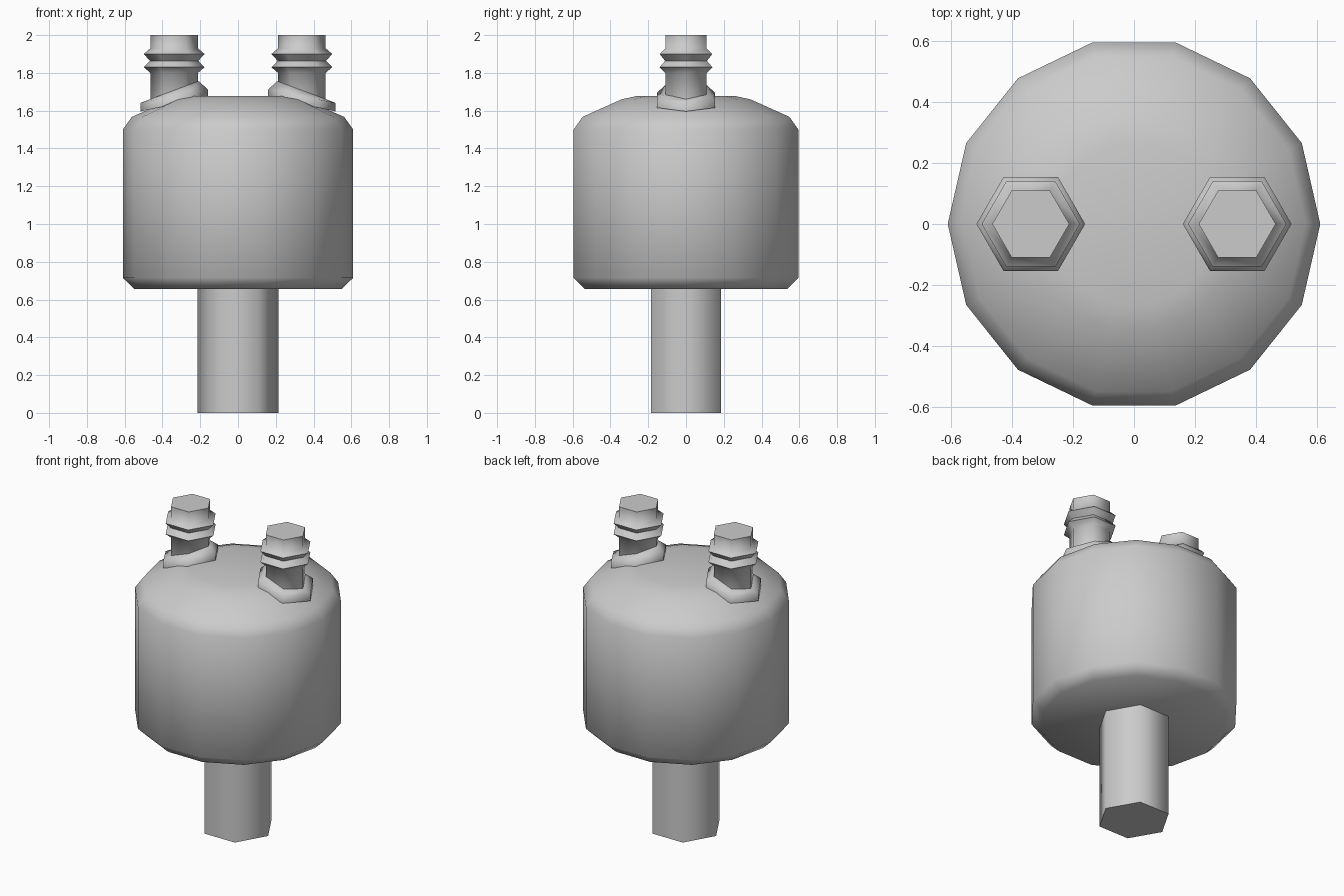
import bpy, bmesh
from math import cos, sin, tau, radians

if "Cube" in bpy.data.objects:
    bpy.data.objects.remove(bpy.data.objects["Cube"])


def lathe(name, sides, rings, cx=0.0):
    """Stack polygon rings of (radius, z, slope in x), capped at both ends."""
    bm = bmesh.new()
    loops = []
    for r, z, slope in rings:
        loop = []
        for i in range(sides):
            x, y = r * cos(tau * i / sides), r * sin(tau * i / sides)
            loop.append(bm.verts.new((cx + x, y, z + slope * x)))
        loops.append(loop)
    for a, b in zip(loops, loops[1:]):
        for i in range(sides):
            j = (i + 1) % sides
            bm.faces.new((a[i], a[j], b[j], b[i]))
    bm.faces.new(loops[0][::-1])
    bm.faces.new(loops[-1])
    bmesh.ops.recalc_face_normals(bm, faces=bm.faces)
    mesh = bpy.data.meshes.new(name)
    bm.to_mesh(mesh)
    bm.free()
    ob = bpy.data.objects.new(name, mesh)
    bpy.context.collection.objects.link(ob)
    bpy.ops.object.select_all(action='DESELECT')
    ob.select_set(True)
    bpy.context.view_layer.objects.active = ob
    bpy.ops.object.shade_smooth_by_angle(angle=radians(65))
    return ob


# Canister body with chamfered bottom and shallow domed top
lathe("canister_body", 14, [(0.55, 0.657, 0), (0.61, 0.715, 0), (0.61, 1.50, 0),
                            (0.562, 1.567, 0), (0.35, 1.66, 0), (0.27, 1.677, 0)])

# Hexagonal lower shaft
lathe("lower_shaft", 6, [(0.215, 0, 0), (0.215, 0.67, 0)])

# Two threaded terminals, each on a flange tilted to follow the dome
for side, label in ((-1, "left"), (1, "right")):
    cx = side * 0.338
    s = -side
    lathe(label + "_flange", 6, [(0.178, 1.635, 0.22 * s), (0.178, 1.677, 0.2 * s),
                                 (0.130, 1.708, 0.37 * s)], cx)
    lathe(label + "_terminal", 6, [(0.126, 1.62, 0), (0.126, 1.80, 0), (0.161, 1.83, 0),
                                   (0.128, 1.864, 0), (0.161, 1.90, 0),
                                   (0.126, 1.93, 0), (0.126, 2.0, 0)], cx)
